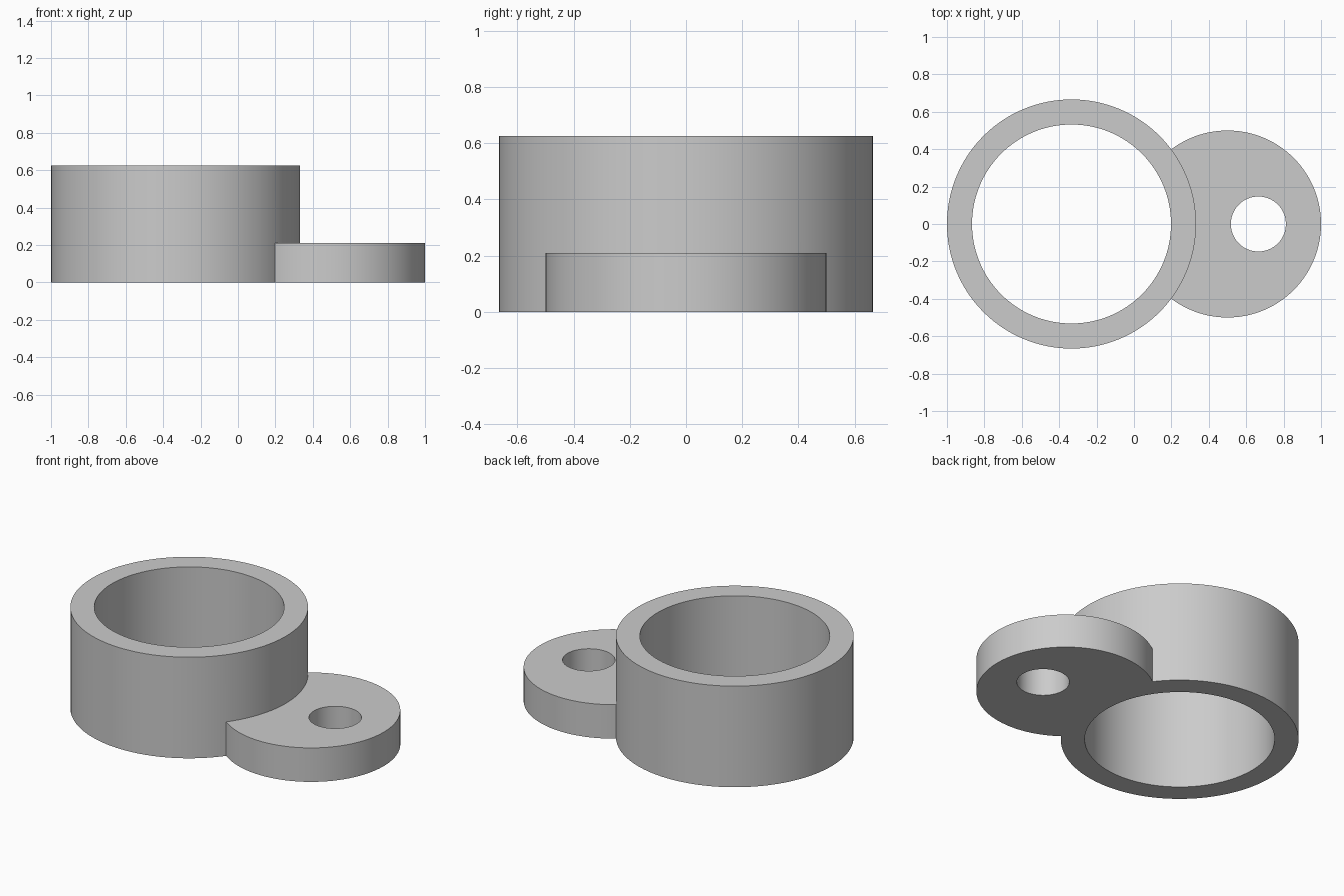
import bpy
import math

cube = bpy.data.objects.get("Cube")
if cube:
    bpy.data.objects.remove(cube, do_unlink=True)

grey = bpy.data.materials.new("light grey")
grey.use_nodes = True
colour = (0.6, 0.6, 0.6, 1)
grey.diffuse_color = colour
grey.node_tree.nodes["Principled BSDF"].inputs["Base Color"].default_value = colour


def cylinder(name, x, radius, bottom, top, sides=128):
    bpy.ops.mesh.primitive_cylinder_add(
        vertices=sides, radius=radius, depth=top - bottom,
        location=(x, 0, (bottom + top) / 2))
    obj = bpy.context.object
    obj.name = name
    obj.data.materials.append(grey)
    return obj


def combine(target, tool, operation):
    mod = target.modifiers.new(operation.title(), 'BOOLEAN')
    mod.operation = operation
    mod.solver = 'EXACT'
    mod.object = tool
    bpy.context.view_layer.objects.active = target
    bpy.ops.object.modifier_apply(modifier=mod.name)
    bpy.data.objects.remove(tool, do_unlink=True)


RING_X, TAB_X, HOLE_X = -0.334, 0.5, 0.665

# Tall ring joined with the low round tab
bracket = cylinder("ring_with_tab", RING_X, 0.666, 0, 0.625)
combine(bracket, cylinder("tab", TAB_X, 0.5, 0, 0.21), 'UNION')

# Wide bore through the ring and a small hole through the tab
for name, x, radius in (("ring_bore", RING_X, 0.532), ("tab_hole", HOLE_X, 0.147)):
    cutter = cylinder(name, x, radius, -0.2, 0.9)
    cutter.hide_render = True
    combine(bracket, cutter, 'DIFFERENCE')

# Smooth walls with crisp rims
bpy.ops.object.select_all(action='DESELECT')
bracket.select_set(True)
bpy.context.view_layer.objects.active = bracket
bpy.ops.object.shade_smooth_by_angle(angle=math.radians(30))
